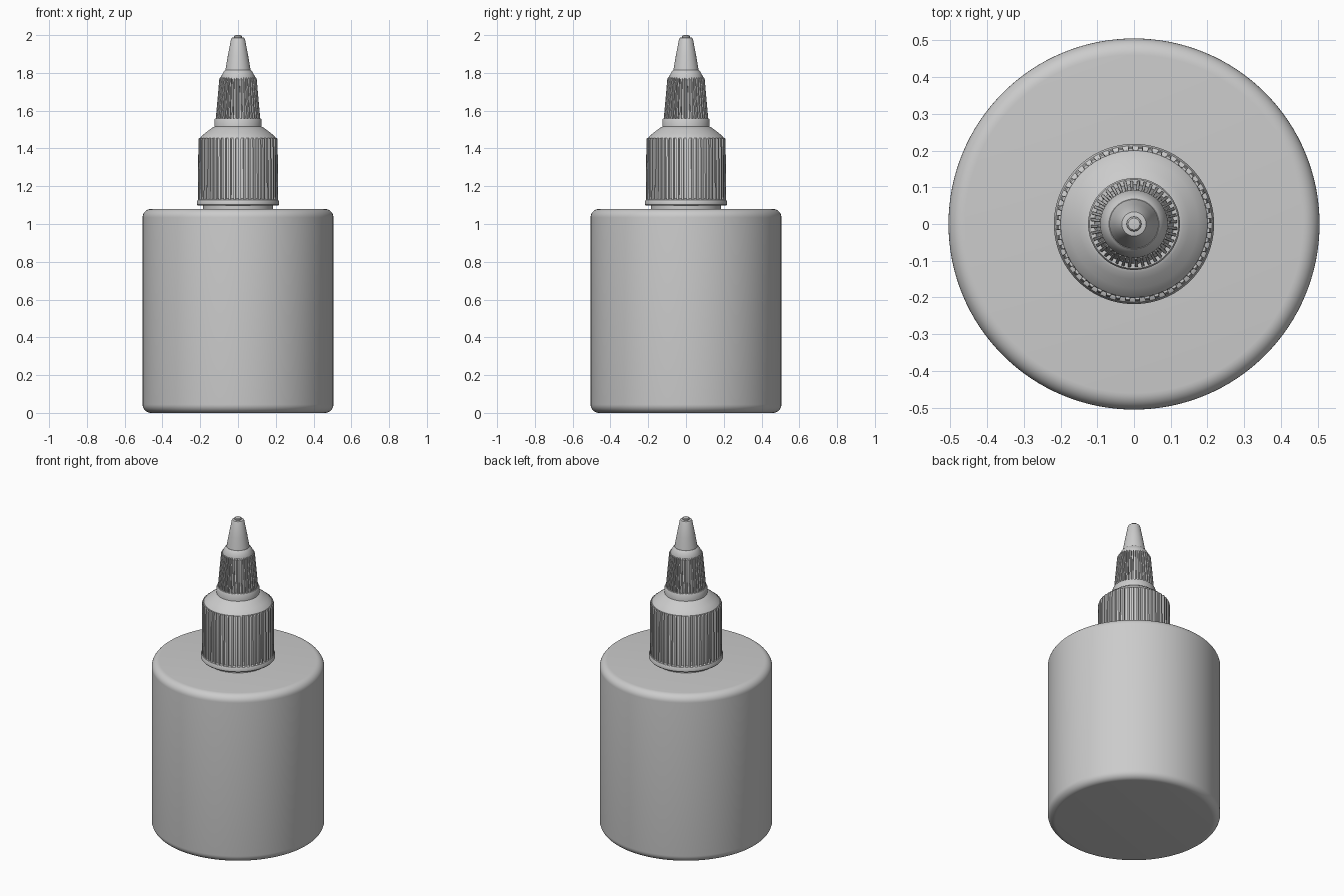
import bpy, bmesh, math

if "Cube" in bpy.data.objects:
    bpy.data.objects.remove(bpy.data.objects["Cube"])


def finish(name, bm, angle=35):
    bmesh.ops.remove_doubles(bm, verts=bm.verts, dist=1e-6)
    bmesh.ops.recalc_face_normals(bm, faces=bm.faces)
    me = bpy.data.meshes.new(name)
    bm.to_mesh(me)
    bm.free()
    ob = bpy.data.objects.new(name, me)
    bpy.context.collection.objects.link(ob)
    bpy.ops.object.select_all(action='DESELECT')
    ob.select_set(True)
    bpy.context.view_layer.objects.active = ob
    bpy.ops.object.shade_smooth_by_angle(angle=math.radians(angle))
    return ob


def skin(name, rings, angle=35):
    """Bridge a stack of rings of points and close both ends."""
    bm = bmesh.new()
    rows = [[bm.verts.new(p) for p in ring] for ring in rings]
    n = len(rows[0])
    for a, b in zip(rows, rows[1:]):
        for i in range(n):
            j = (i + 1) % n
            bm.faces.new((a[i], a[j], b[j], b[i]))
    bm.faces.new(rows[0][::-1])
    bm.faces.new(rows[-1])
    return finish(name, bm, angle)


def polar(r, a, z):
    return (r * math.cos(a), r * math.sin(a), z)


def lathe(name, profile, segs=96):
    return skin(name, [[polar(r, 2 * math.pi * i / segs, z) for i in range(segs)]
                       for r, z in profile])


def ribbed(name, profile, count, depth):
    """Lathe with raised vertical ribs around the outside."""
    step = 2 * math.pi / count
    tooth = ((0.0, 1), (0.22, 0), (0.78, 0), (1.0, 1))
    shape = ((0.06, 1), (0.14, 0), (0.56, 0), (0.64, 1))
    rings = [[polar(r - depth * d, step * (k + f), z)
              for k in range(count) for f, d in shape] for r, z in profile]
    return skin(name, rings, 25)


def arc(cr, cz, rad, a0, a1, n=8):
    return [(cr + rad * math.cos(math.radians(a0 + (a1 - a0) * i / n)),
             cz + rad * math.sin(math.radians(a0 + (a1 - a0) * i / n)))
            for i in range(n + 1)]


# Bottle body with rounded rims, and its neck
lathe("bottle_body", arc(0.460, 0.045, 0.045, -90, 0) + arc(0.460, 1.035, 0.045, 0, 90), 128)
lathe("bottle_neck", [(0.185, 1.06), (0.185, 1.12)])

# Screw cap: bottom bead, ribbed skirt, sloping shoulder and collar
lathe("cap_bead", [(0.205, 1.098), (0.214, 1.098), (0.218, 1.103), (0.218, 1.117),
                   (0.213, 1.128), (0.202, 1.134)])
ribbed("cap_skirt", [(0.212, 1.12), (0.210, 1.447), (0.206, 1.456)], 48, 0.010)
lathe("cap_shoulder", [(0.200, 1.44), (0.200, 1.456), (0.192, 1.466), (0.175, 1.481),
                       (0.150, 1.500), (0.133, 1.512), (0.120, 1.517)])
lathe("twist_top_collar", [(0.125, 1.510), (0.125, 1.553), (0.121, 1.559), (0.110, 1.559)])

# Twist top: ribbed grip and bevelled ledge
ribbed("twist_top_grip", [(0.118, 1.555), (0.099, 1.768), (0.095, 1.775)], 40, 0.010)
lathe("twist_top_ledge", [(0.090, 1.76), (0.092, 1.776), (0.078, 1.803), (0.073, 1.810),
                          (0.068, 1.815)])

# Tapered spout with a small plug tip
lathe("spout", [(0.069, 1.80), (0.066, 1.82), (0.054, 1.89), (0.037, 1.978),
                (0.033, 1.986), (0.024, 1.988)], 64)
lathe("spout_tip", [(0.020, 1.98), (0.020, 1.994), (0.016, 1.999), (0.008, 2.0)], 32)
